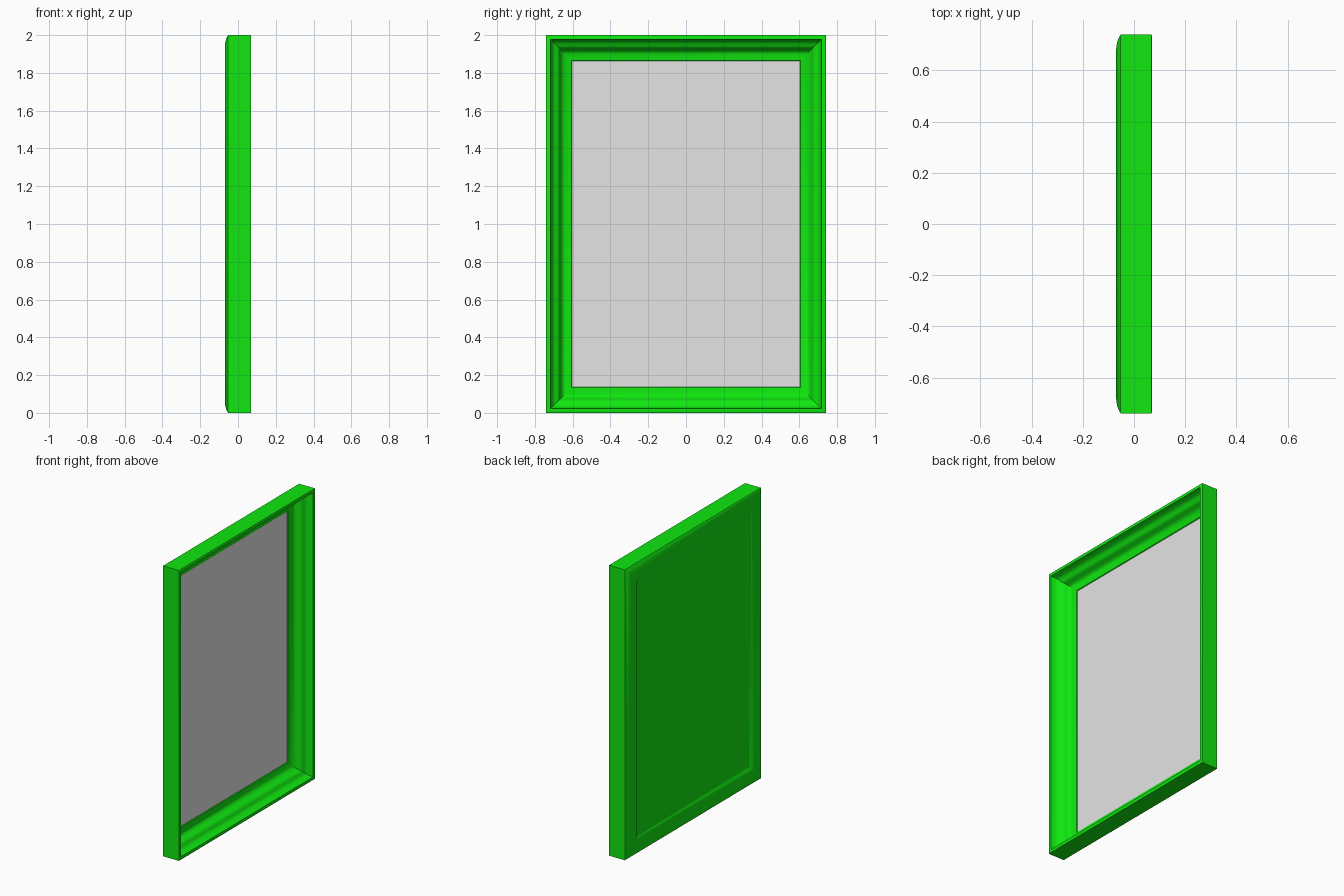
import bpy
import bmesh
import math

cube = bpy.data.objects.get("Cube")
if cube:
    bpy.data.objects.remove(cube)

HALF_W, HEIGHT = 0.74, 2.0


def make_material(name, colour):
    mat = bpy.data.materials.new(name)
    mat.use_nodes = True
    mat.diffuse_color = colour
    mat.node_tree.nodes["Principled BSDF"].inputs["Base Color"].default_value = colour
    return mat


def add_object(name, bm, *materials):
    bmesh.ops.recalc_face_normals(bm, faces=bm.faces)
    mesh = bpy.data.meshes.new(name)
    bm.to_mesh(mesh)
    bm.free()
    for mat in materials:
        mesh.materials.append(mat)
    obj = bpy.data.objects.new(name, mesh)
    bpy.context.collection.objects.link(obj)
    return obj


green = make_material("bright green", (0.005, 0.80, 0.005, 1))
grey = make_material("light grey", (0.78, 0.78, 0.78, 1))

# Moulding section as (inset from the outer edge, depth along x)
face_section = [(0, 0.068), (0.004, 0.07), (0.022, 0.07), (0.029, 0.038),
                (0.038, 0.026), (0.050, 0.020), (0.062, 0.014), (0.069, 0.004),
                (0.076, -0.015), (0.086, -0.027), (0.100, -0.034),
                (0.120, -0.038), (0.134, -0.042), (0.14, -0.05)]
back_section = [(0.14, -0.055), (0.125, -0.056), (0.115, -0.062),
                (0.105, -0.067), (0.09, -0.07), (0.06, -0.07), (0.035, -0.067),
                (0.015, -0.061), (0, -0.052)]
section = face_section + back_section

# Frame: the section swept around a rectangle with mitred corners
bm = bmesh.new()
rings = []
for inset, depth in section:
    y, low, high = HALF_W - inset, inset, HEIGHT - inset
    corners = [(-y, low), (y, low), (y, high), (-y, high)]
    rings.append([bm.verts.new((depth, cy, cz)) for cy, cz in corners])
for i, ring in enumerate(rings):
    following = rings[(i + 1) % len(rings)]
    for k in range(4):
        n = (k + 1) % 4
        bm.faces.new((ring[k], ring[n], following[n], following[k]))
frame = add_object("frame", bm, green)

# Panel: grey picture side facing +x, green elsewhere
bm = bmesh.new()
bmesh.ops.create_cube(bm, size=1)
bmesh.ops.scale(bm, verts=bm.verts, vec=(0.008, 2 * HALF_W - 0.27, HEIGHT - 0.27))
bmesh.ops.translate(bm, verts=bm.verts, vec=(-0.051, 0, HEIGHT / 2))
bm.normal_update()
for face in bm.faces:
    face.material_index = 1 if face.normal.x > 0.5 else 0
panel = add_object("picture_panel", bm, green, grey)

# Smooth the rounded moulding, keep mitres and steps sharp
bpy.ops.object.select_all(action="DESELECT")
frame.select_set(True)
bpy.context.view_layer.objects.active = frame
bpy.ops.object.shade_smooth_by_angle(angle=math.radians(35))
